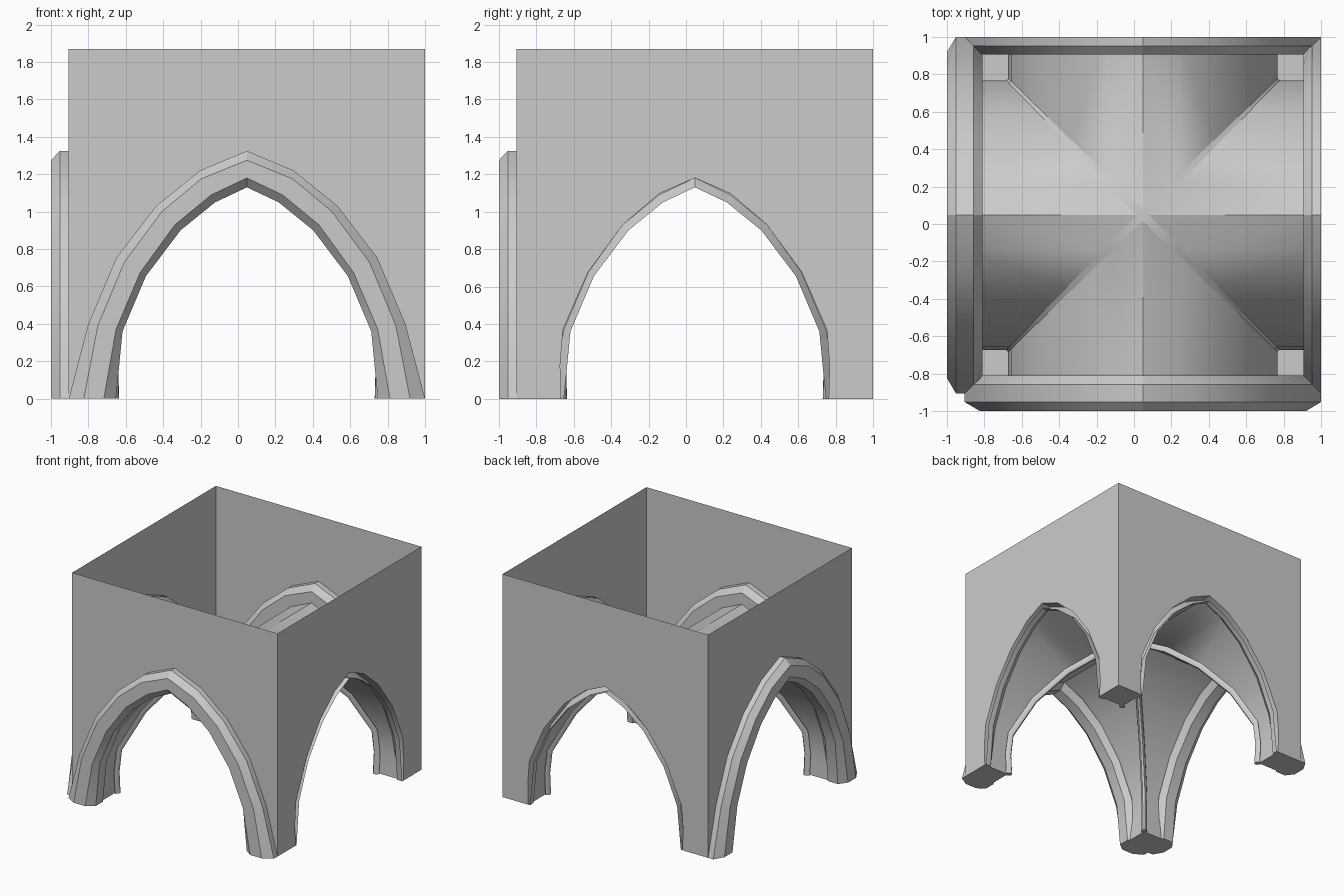
import bpy, bmesh, math
from mathutils import Vector

if "Cube" in bpy.data.objects:
    bpy.data.objects.remove(bpy.data.objects["Cube"])

C, H, TOP = 0.0475, 0.9525, 1.87      # bay centre, half width, wall height

# Half profiles (distance from centre, height), apex to ground
OPENING = [(0, 1.18), (.19, 1.097), (.385, .93), (.57, .678), (.705, .37), (.72, .18), (.715, 0)]
RING = [
    [(0, 1.13), (.17, 1.05), (.355, .90), (.54, .655), (.665, .36), (.70, 0)],
    [(0, 1.18), (.19, 1.09), (.385, .93), (.57, .675), (.70, .37), (.765, 0)],
    [(0, 1.275), (.245, 1.175), (.455, 1.0), (.655, .73), (.797, .39), (.872, 0)],
    [(0, 1.325), (.25, 1.22), (.485, 1.03), (.697, .755), (.848, .40), (.9525, 0)],
]
FULL = [(-.047, 0), (.047, 0), (.095, 1), (.095, 2), (.047, 3), (-.047, 3), (-.095, 2), (-.095, 1)]
HALF = [(0, 0), (.047, 0), (.095, 1), (.095, 2), (.047, 3), (0, 3)]


def place(side, u, d, z):
    """Point on a side: u along the wall, d inwards from it. 0 front, 1 right, 2 back, 3 left."""
    x, y = u, d - H
    for _ in range(side):
        x, y = -y, x
    return Vector((x + C, y + C, z))


def build(name, faces, angle=30):
    bm = bmesh.new()
    for f in faces:
        bm.faces.new([bm.verts.new(p) for p in f])
    bmesh.ops.remove_doubles(bm, verts=bm.verts, dist=0.0003)
    bmesh.ops.recalc_face_normals(bm, faces=bm.faces)
    me = bpy.data.meshes.new(name)
    bm.to_mesh(me)
    bm.free()
    ob = bpy.data.objects.new(name, me)
    bpy.context.collection.objects.link(ob)
    bpy.ops.object.select_all(action='DESELECT')
    ob.select_set(True)
    bpy.context.view_layer.objects.active = ob
    bpy.ops.object.shade_smooth_by_angle(angle=math.radians(angle))
    return ob


def both_halves(profile):
    return [(-u, z) for u, z in reversed(profile)] + list(profile[1:])


# Walls with pointed openings, closed under the four piers
faces = []
for side in range(4):
    faces.append([place(side, u, 0, z) for u, z in
                  ((-H, 1.18), (0, 1.18), (H, 1.18), (H, TOP), (-H, TOP))])
    for s in (-1, 1):
        for (u0, z0), (u1, z1) in zip(OPENING, OPENING[1:]):
            faces.append([place(side, s * u, 0, z) for u, z in
                          ((u0, z0), (u1, z1), (H, z1), (H, z0))])
    e = OPENING[-1][0]
    faces.append([place(side, u, d, 0) for u, d in
                  ((e, 0), (H, 0), (H, H - e), (e, H - e))])
build("walls", faces)

# Groin vault: two pointed barrels meeting on the diagonals
faces = []
for side in range(4):
    for s in (-1, 1):
        for (u0, z0), (u1, z1) in zip(OPENING, OPENING[1:]):
            q = [(u0, 0, z0), (u1, 0, z1), (u1, H - u1, z1), (u0, H - u0, z0)]
            faces.append([place(side, s * u, d, z) for u, d, z in q])
build("vault", faces, 40)

# Arch mouldings: whole on front and left, inner half on right and back
for side, name in enumerate(("front", "right", "back", "left")):
    section = FULL if side in (0, 3) else HALF
    rows = []
    for d, k in section:
        rows.append([place(side, u, d, z) for u, z in both_halves(RING[k])])
    pairs = list(zip(rows, rows[1:]))
    if section is FULL:
        pairs.append((rows[-1], rows[0]))
    faces = []
    for a, b in pairs:
        for i in range(len(a) - 1):
            faces.append([a[i], a[i + 1], b[i + 1], b[i]])
    faces += [[r[0] for r in rows], [r[-1] for r in rows]]
    build(name + "_arch", faces)

# Diagonal ribs along the groins
SECTION = [(-.022, .008), (.022, .008), (.022, -.02), (.009, -.036), (-.009, -.036), (-.022, -.02)]
for name, sy in (("rib_a", 1), ("rib_b", -1)):
    path = [Vector((u * math.sqrt(2), z)) for u, z in both_halves(OPENING)]
    across = Vector((1, -sy, 0)).normalized()
    along = Vector((1, sy, 0)).normalized()
    rings = []
    for i, p in enumerate(path):
        t = (path[min(i + 1, len(path) - 1)] - path[max(i - 1, 0)]).normalized()
        if i in (0, len(path) - 1):
            t = Vector((0, 1 if i == 0 else -1))
        n = Vector((-t.y, t.x))
        rings.append([Vector((C, C, 0)) + along * (p + n * h).x + across * w
                      + Vector((0, 0, (p + n * h).y)) for w, h in SECTION])
    faces = [rings[0], rings[-1]]
    for a, b in zip(rings, rings[1:]):
        for j in range(len(SECTION)):
            k = (j + 1) % len(SECTION)
            faces.append([a[j], a[k], b[k], b[j]])
    build(name, faces, 40)
